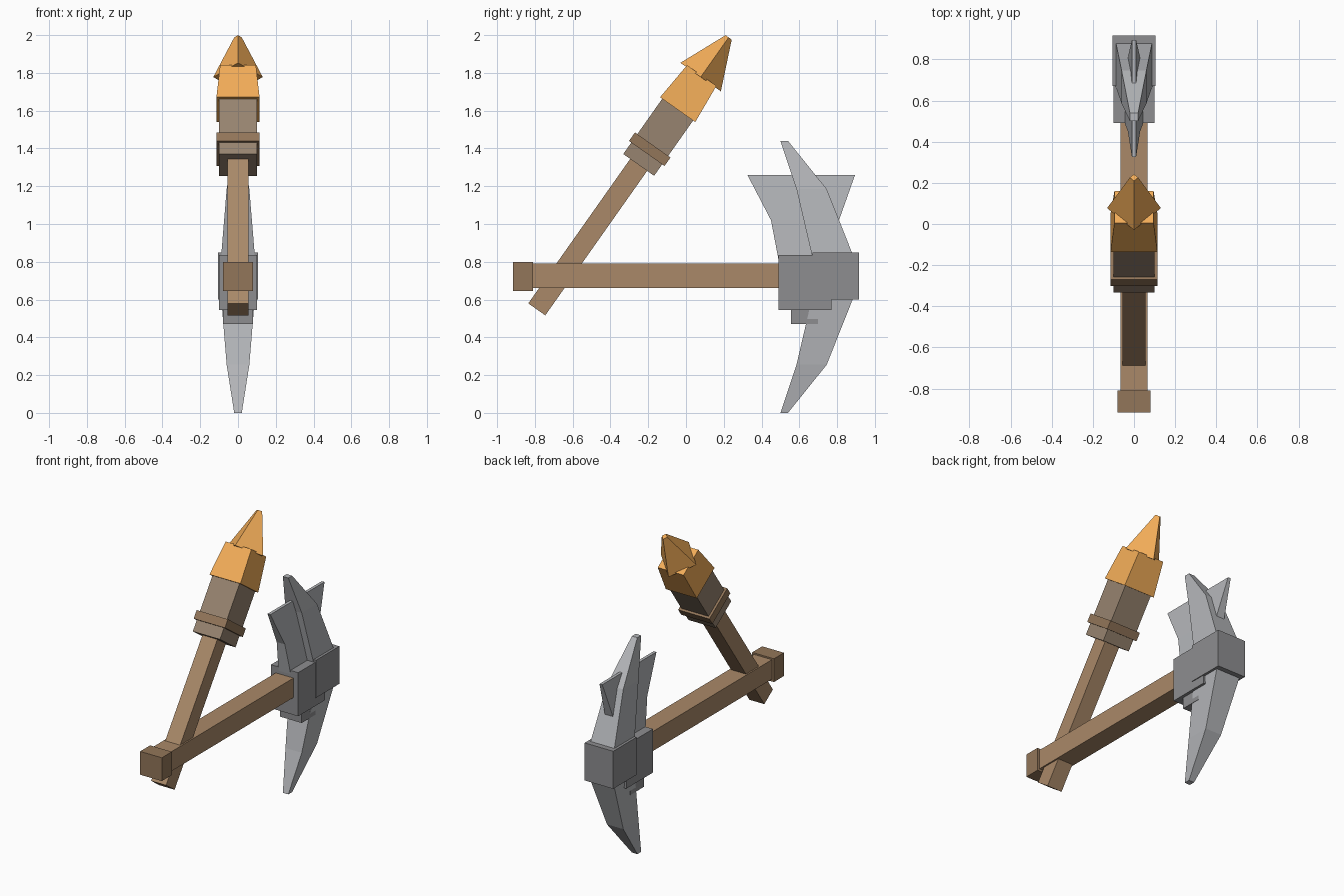
import bpy, bmesh, math
from mathutils import Matrix, Vector

if "Cube" in bpy.data.objects:
    bpy.data.objects.remove(bpy.data.objects["Cube"])


def material(name, rgb):
    m = bpy.data.materials.new(name)
    m.diffuse_color = (*rgb, 1)
    m.use_nodes = True
    m.node_tree.nodes["Principled BSDF"].inputs["Base Color"].default_value = m.diffuse_color
    return m


WOOD = material("wood", (0.40, 0.25, 0.14))
DARK_WOOD = material("dark_wood", (0.29, 0.18, 0.10))
CLOTH = material("cloth", (0.31, 0.23, 0.16))
FLAME = material("flame", (0.90, 0.42, 0.10))
IRON = material("iron", (0.27, 0.27, 0.28))
STEEL = material("steel", (0.46, 0.47, 0.49))


def loft(name, rings, mat, matrix=Matrix()):
    """Skin a stack of four-cornered rings and cap both ends."""
    bm = bmesh.new()
    loops = [[bm.verts.new(matrix @ Vector(p)) for p in ring] for ring in rings]
    for a, b in zip(loops, loops[1:]):
        for i in range(4):
            j = (i + 1) % 4
            bm.faces.new((a[i], a[j], b[j], b[i]))
    bm.faces.new(loops[0][::-1])
    bm.faces.new(loops[-1])
    bmesh.ops.recalc_face_normals(bm, faces=bm.faces[:])
    mesh = bpy.data.meshes.new(name)
    bm.to_mesh(mesh)
    bm.free()
    mesh.materials.append(mat)
    obj = bpy.data.objects.new(name, mesh)
    bpy.context.collection.objects.link(obj)
    return obj


def rect(z, y0, y1, w):
    return [(-w, y0, z), (w, y0, z), (w, y1, z), (-w, y1, z)]


def box(name, y0, y1, z0, z1, w, mat):
    return loft(name, [rect(z0, y0, y1, w), rect(z1, y0, y1, w)], mat)


# Pickaxe handle and its end cap
box("pick_handle", -0.83, 0.55, 0.66, 0.79, 0.065, WOOD)
box("handle_cap", -0.915, -0.81, 0.645, 0.80, 0.08, DARK_WOOD)

# Socket blocks holding the pick head
box("socket_front", 0.49, 0.77, 0.545, 0.835, 0.10, IRON)
box("socket_back", 0.67, 0.915, 0.60, 0.85, 0.105, IRON)
box("socket_wedge", 0.555, 0.70, 0.47, 0.56, 0.08, IRON)

# Two curved spikes, mirrored about the head's middle height
MID = 0.72
spike = [(0.10, 0.67, 0.89, 0.09), (0.465, 0.585, 0.745, 0.06), (0.72, 0.50, 0.54, 0.02)]
for name, side in (("upper_spike", 1), ("lower_spike", -1)):
    loft(name, [rect(MID + side * h, y0, y1, w) for h, y0, y1, w in spike], STEEL)

# Thin flared axe blade crossing the upper spike
loft("axe_blade", [rect(0.81, 0.49, 0.77, 0.045), rect(1.02, 0.45, 0.81, 0.03),
                   rect(1.26, 0.325, 0.895, 0.01)], STEEL)

# Torch, built upright along its own axis and leaned back
LEAN = Matrix.Translation((0, -0.79, 0.548)) @ Matrix.Rotation(math.radians(-35.2), 4, 'X')


def torch_part(name, s0, s1, r0, r1, mat):
    return loft(name, [rect(s0, -r0, r0, r0), rect(s1, -r1, r1, r1)], mat, LEAN)


torch_part("torch_handle", 0.0, 1.0, 0.055, 0.055, WOOD)
torch_part("torch_wrap", 0.936, 1.32, 0.10, 0.10, CLOTH)
torch_part("torch_ring", 1.01, 1.065, 0.115, 0.115, DARK_WOOD)
torch_part("flame_base", 1.294, 1.515, 0.114, 0.095, FLAME)


# Flame tip is a pyramid turned so its corners face front and sides
def diamond(s, r):
    return [(-r, 0, s), (0, -r, s), (r, 0, s), (0, r, s)]


loft("flame_tip", [diamond(1.505, 0.131), diamond(1.762, 0.02)], FLAME, LEAN)
